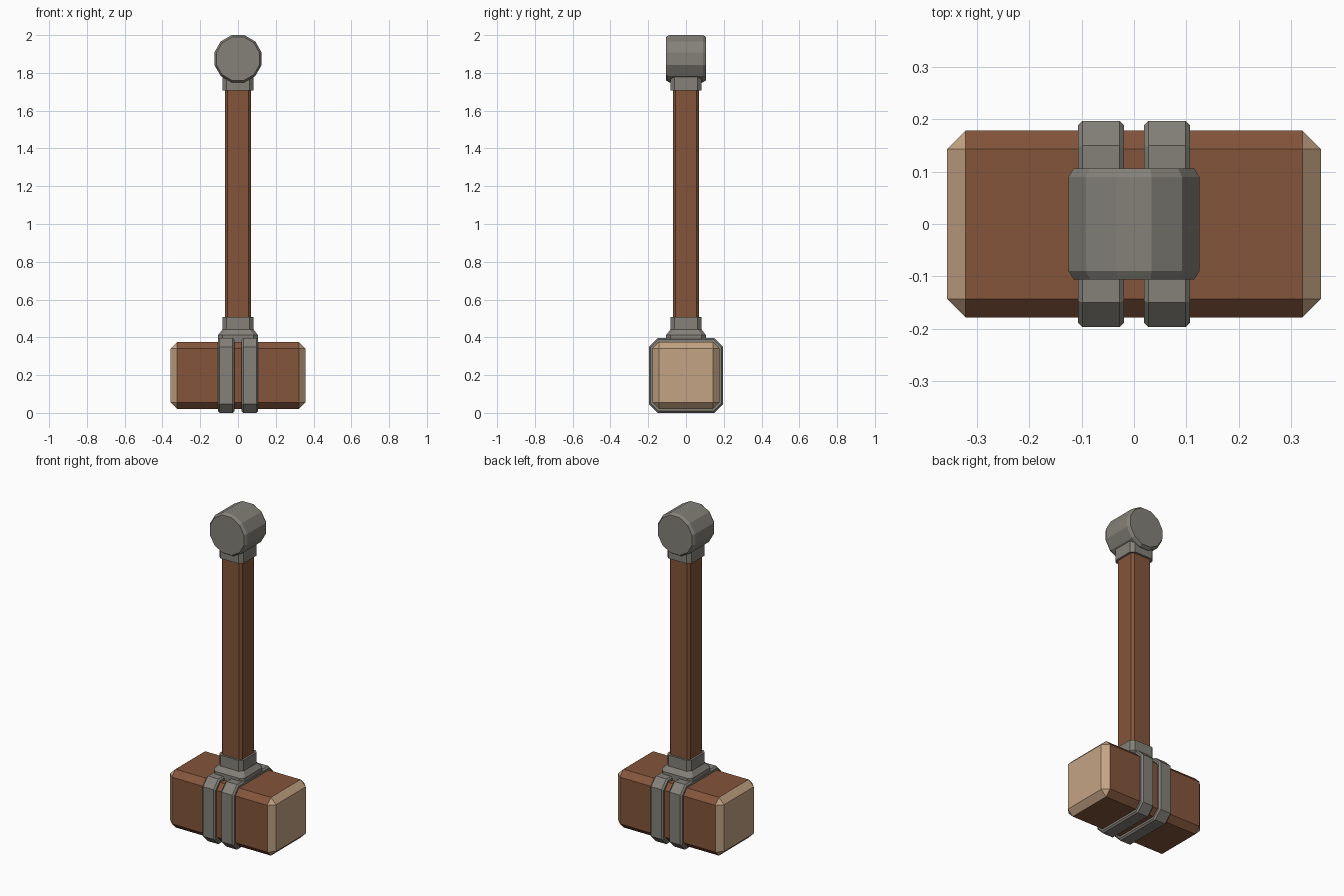
import bpy, bmesh
from math import cos, sin, pi

if "Cube" in bpy.data.objects:
    bpy.data.objects.remove(bpy.data.objects["Cube"])


def material(name, rgb):
    m = bpy.data.materials.new(name)
    m.diffuse_color = (*rgb, 1)
    m.use_nodes = True
    m.node_tree.nodes["Principled BSDF"].inputs["Base Color"].default_value = m.diffuse_color
    return m


WOOD = material("dark_wood", (0.23, 0.09, 0.043))
END = material("end_grain", (0.55, 0.37, 0.23))
METAL = material("dull_metal", (0.23, 0.22, 0.19))


def finish(bm, name, *mats):
    bmesh.ops.recalc_face_normals(bm, faces=bm.faces[:])
    me = bpy.data.meshes.new(name)
    bm.to_mesh(me)
    bm.free()
    for m in mats:
        me.materials.append(m)
    ob = bpy.data.objects.new(name, me)
    bpy.context.collection.objects.link(ob)
    return ob


def box(lo, hi):
    bm = bmesh.new()
    bmesh.ops.create_cube(bm, size=1)
    for v in bm.verts:
        v.co = [(a + b) / 2 + c * (b - a) for a, b, c in zip(lo, hi, v.co)]
    return bm


def bevel(bm, edges, width):
    bmesh.ops.bevel(bm, geom=edges, offset=width, offset_type='OFFSET',
                    segments=1, profile=0.5, affect='EDGES')


def loft(name, rings, mat):
    """Skin a list of equal-length point rings and cap both ends."""
    bm = bmesh.new()
    loops = [[bm.verts.new(p) for p in ring] for ring in rings]
    n = len(loops[0])
    for a, b in zip(loops, loops[1:]):
        for i in range(n):
            j = (i + 1) % n
            bm.faces.new((a[i], a[j], b[j], b[i]))
    bm.faces.new(loops[0])
    bm.faces.new(loops[-1])
    return finish(bm, name, mat)


def square_ring(r, c, z):
    """Square of half width r with corners cut by c."""
    k = r - c
    return [(x, y, z) for x, y in ((r, -k), (r, k), (k, r), (-k, r),
                                   (-r, k), (-r, -k), (-k, -r), (k, -r))]


def round_ring(r, y, z, n=12):
    """Circle in the xz plane with a flat side on top."""
    r /= cos(pi / n)
    return [(r * cos((i + .5) * 2 * pi / n), y, z + r * sin((i + .5) * 2 * pi / n))
            for i in range(n)]


# Wooden head block with pale end grain
bm = box((-0.357, -0.178, 0.021), (0.357, 0.178, 0.376))
bevel(bm, bm.edges[:], 0.035)
bm.normal_update()
for f in bm.faces:
    f.material_index = int(abs(f.normal.x) > 0.1)
finish(bm, "hammer_head", WOOD, END)

# Two metal bands around the head
for side, x0, x1 in (("left", -0.107, -0.019), ("right", 0.019, 0.107)):
    bm = box((x0, -0.197, 0.0), (x1, 0.197, 0.397))
    bevel(bm, [e for e in bm.edges
               if abs(e.verts[0].co.x - e.verts[1].co.x) > 0.01], 0.047)
    bevel(bm, [e for e in bm.edges
               if abs(e.verts[0].co.x - e.verts[1].co.x) < 0.01], 0.009)
    finish(bm, side + "_band", METAL)

# Handle and its collars
loft("handle", [square_ring(0.07, 0.014, z) for z in (0.40, 1.76)], WOOD)
loft("lower_collar", [square_ring(r, c, z) for r, c, z in (
    (0.105, 0.022, 0.37), (0.105, 0.022, 0.413),
    (0.082, 0.02, 0.442), (0.082, 0.02, 0.508))], METAL)
loft("upper_collar", [square_ring(0.082, 0.02, z) for z in (1.708, 1.80)], METAL)

# Round pommel lying along y
loft("pommel", [round_ring(r, y, 1.875) for r, y in (
    (0.115, -0.106), (0.125, -0.09), (0.125, 0.09), (0.115, 0.106))], METAL)
